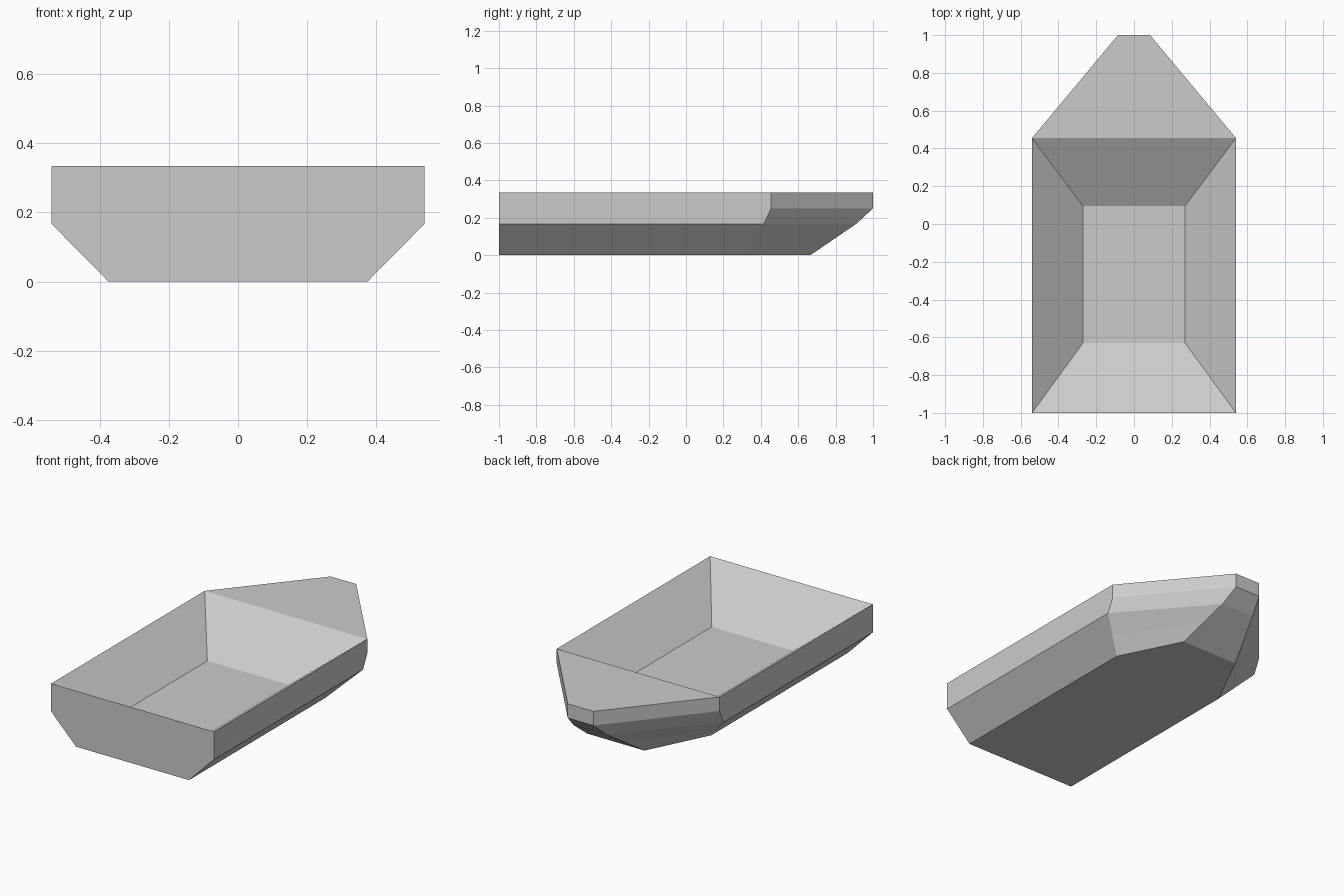
import bpy, bmesh

cube = bpy.data.objects.get("Cube")
if cube:
    bpy.data.objects.remove(cube)

grey = bpy.data.materials.new("light_grey")
grey.use_nodes = True
colour = (0.6, 0.6, 0.6, 1)
grey.diffuse_color = colour
grey.node_tree.nodes["Principled BSDF"].inputs["Base Color"].default_value = colour

STERN = -1.0
bm = bmesh.new()


def ring(z, half_width, shoulder_y, bow_half, bow_y):
    """Horizontal outline of the hull: stern, shoulders and blunt bow."""
    right = [(half_width, STERN), (half_width, shoulder_y), (bow_half, bow_y)]
    left = [(-x, y) for x, y in reversed(right)]
    return [bm.verts.new((x, y, z)) for x, y in right + left]


def loft(a, b):
    for i in range(len(a)):
        j = (i + 1) % len(a)
        bm.faces.new((a[i], a[j], b[j], b[i]))


# Hull shell from keel to gunwale
chine = (0.167, 0.54, 0.415, 0.11, 0.91)
keel = (0.0, 0.375, 0.295, 0.19, 0.665)
middle = [(a + b) / 2 for a, b in zip(keel, chine)]
levels = [keel, middle, chine,
          (0.25, 0.54, 0.455, 0.085, 1.0),
          (0.335, 0.54, 0.455, 0.085, 1.0)]
rings = [ring(*level) for level in levels]
for lower, upper in zip(rings, rings[1:]):
    loft(lower, upper)
bm.faces.new(rings[0])

# Flat foredeck
top = rings[-1]
bm.faces.new(top[1:5])

# Open well with sloping walls and a flat floor
rim = [top[0], top[1], top[4], top[5]]
floor = [bm.verts.new((x, y, 0.125)) for x, y in
         ((0.27, -0.63), (0.27, 0.095), (-0.27, 0.095), (-0.27, -0.63))]
loft(rim, floor)
bm.faces.new(floor)

bmesh.ops.recalc_face_normals(bm, faces=bm.faces)
mesh = bpy.data.meshes.new("boat_hull")
bm.to_mesh(mesh)
bm.free()
mesh.materials.append(grey)
hull = bpy.data.objects.new("boat_hull", mesh)
bpy.context.collection.objects.link(hull)
